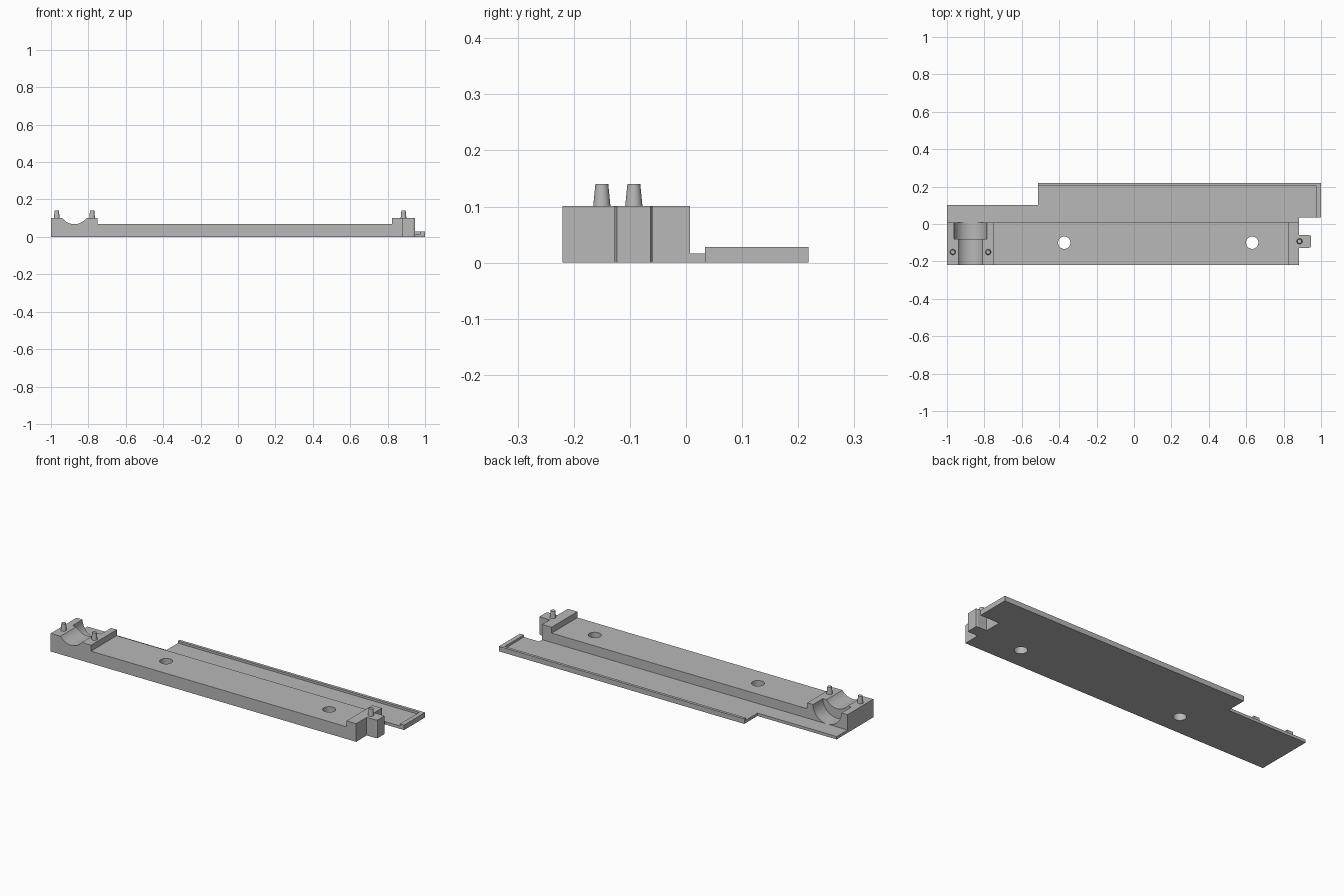
import bpy, bmesh, math
from mathutils import Vector

if "Cube" in bpy.data.objects:
    bpy.data.objects.remove(bpy.data.objects["Cube"], do_unlink=True)

grey = bpy.data.materials.new("plain grey")
grey.use_nodes = True
colour = (0.48, 0.48, 0.48, 1)
grey.diffuse_color = colour
grey.node_tree.nodes["Principled BSDF"].inputs["Base Color"].default_value = colour


def extrude(name, points, axis, start, end):
    """Prism from a flat outline, pushed along y or z."""
    bm = bmesh.new()
    place = (lambda p, d: (p[0], d, p[1])) if axis == "y" else (lambda p, d: (p[0], p[1], d))
    face = bm.faces.new([bm.verts.new(place(p, start)) for p in points])
    moved = bmesh.ops.extrude_face_region(bm, geom=[face])["geom"]
    verts = [g for g in moved if isinstance(g, bmesh.types.BMVert)]
    bmesh.ops.translate(bm, verts=verts, vec=Vector(place((0, 0), end - start)))
    bmesh.ops.recalc_face_normals(bm, faces=bm.faces)
    mesh = bpy.data.meshes.new(name)
    bm.to_mesh(mesh)
    bm.free()
    mesh.materials.append(grey)
    obj = bpy.data.objects.new(name, mesh)
    bpy.context.collection.objects.link(obj)
    return obj


def circle(x, y, r, steps=32):
    return [(x + r * math.cos(math.tau * i / steps), y + r * math.sin(math.tau * i / steps))
            for i in range(steps)]


def cut(target, cutter):
    mod = target.modifiers.new("cut", "BOOLEAN")
    mod.operation = "DIFFERENCE"
    mod.solver = "EXACT"
    mod.object = cutter
    cutter.hide_render = True
    cutter.hide_set(True)
    cutter.display_type = "WIRE"


def smooth(obj):
    bpy.ops.object.select_all(action="DESELECT")
    obj.select_set(True)
    bpy.context.view_layer.objects.active = obj
    bpy.ops.object.shade_smooth_by_angle(angle=math.radians(30))


FRONT, BACK, TOP, LOW = -0.22, 0.007, 0.101, 0.068
END = 0.882

# Main bar with a raised block at each end
bar = extrude("main_bar", [(-1, 0), (END, 0), (END, TOP), (0.823, TOP), (0.823, LOW),
                           (-0.752, LOW), (-0.752, TOP), (-1, TOP)], "y", FRONT, BACK)

# Shaft cradle: shallow groove in front, deep round pocket behind
cradle_x = -0.875
cut(bar, extrude("groove_cutter", circle(cradle_x, LOW + 0.08, 0.08, 48), "y", FRONT - 0.05, -0.07))
cut(bar, extrude("pocket_cutter", circle(cradle_x, TOP + 0.002, 0.088, 48), "y", -0.08, BACK + 0.05))

# Screw holes
for x in (-0.373, 0.632):
    cut(bar, extrude("screw_hole_cutter", circle(x, -0.1, 0.033), "z", -0.05, 0.2))

# End tab
extrude("end_tab", [(END, -0.127), (0.935, -0.127), (0.946, -0.123), (0.946, -0.063),
                    (0.935, -0.06), (END, -0.06)], "z", 0, TOP)

# Thin flange behind the bar, with its raised rim
extrude("flange", [(-1, BACK), (END, BACK), (END, 0.034), (1, 0.034), (1, 0.218),
                   (-0.512, 0.218), (-0.512, 0.102), (-1, 0.102)], "z", 0, 0.016)
extrude("flange_rim", [(-0.512, 0.202), (0.975, 0.202), (0.975, 0.034), (1, 0.034),
                       (1, 0.218), (-0.512, 0.218)], "z", 0.016, 0.028)

# Tapered locating pegs
for name, x, y in (("outer_peg", -0.969, -0.15), ("inner_peg", -0.78, -0.15), ("tab_peg", 0.885, -0.093)):
    bpy.ops.mesh.primitive_cone_add(vertices=24, radius1=0.0155, radius2=0.0115, depth=0.04,
                                    location=(x, y, TOP + 0.019))
    peg = bpy.context.object
    peg.name = name
    peg.data.materials.append(grey)
    smooth(peg)

smooth(bar)
